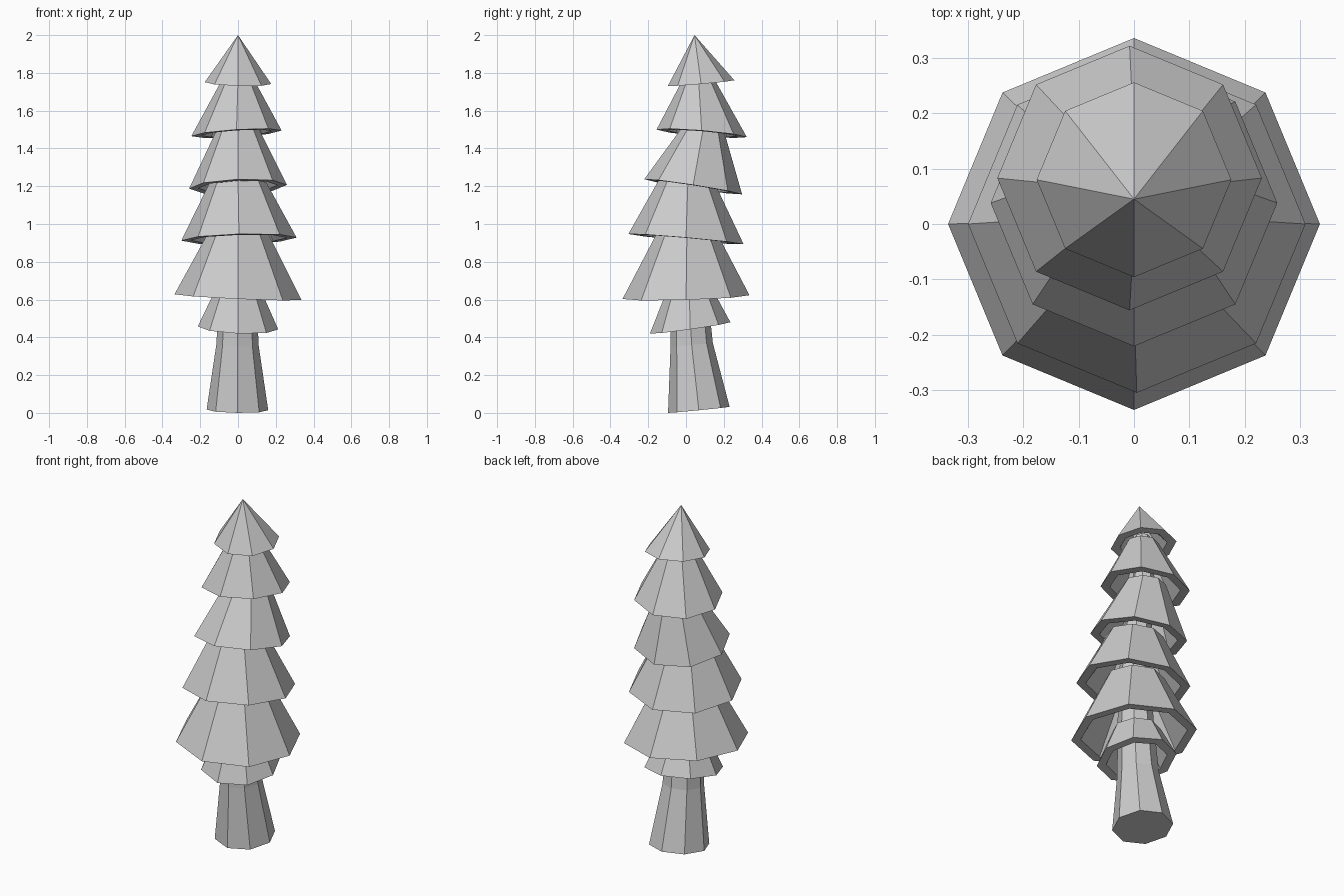
import bpy, bmesh
from math import cos, sin, pi

if "Cube" in bpy.data.objects:
    bpy.data.objects.remove(bpy.data.objects["Cube"])

SIDES = 8


def ring(bm, cx, cy, cz, r, tilt_x=0.0, tilt_y=0.0):
    """Octagon; tilts are the height change at its right / back corner."""
    out = []
    for i in range(SIDES):
        a = 2 * pi * i / SIDES
        z = cz + tilt_x * cos(a) + tilt_y * sin(a)
        out.append(bm.verts.new((cx + r * cos(a), cy + r * sin(a), z)))
    return out


def bridge(bm, a, b):
    for i in range(SIDES):
        j = (i + 1) % SIDES
        bm.faces.new((a[i], a[j], b[j], b[i]))


def loft(name, rings, cap_start=True, cap_end=True):
    bm = bmesh.new()
    loops = [ring(bm, *r) for r in rings]
    for a, b in zip(loops, loops[1:]):
        bridge(bm, a, b)
    if cap_start:
        bm.faces.new(loops[0])
    if cap_end:
        bm.faces.new(loops[-1])
    # collapse the pointed tip of the top tier
    bmesh.ops.remove_doubles(bm, verts=bm.verts, dist=0.0005)
    bmesh.ops.recalc_face_normals(bm, faces=bm.faces)
    me = bpy.data.meshes.new(name)
    bm.to_mesh(me)
    bm.free()
    ob = bpy.data.objects.new(name, me)
    bpy.context.collection.objects.link(ob)
    return ob


# Trunk: flared base, bent core running up through the branches
loft("trunk", [
    (-0.003, 0.068, 0.016, 0.163, -0.002, 0.016),
    (-0.003, 0.030, 0.36, 0.112, 0, 0.01),
    (0, 0.015, 0.65, 0.098),
    (0, 0.005, 0.98, 0.085),
    (0, 0.030, 1.25, 0.075),
    (0, 0.080, 1.52, 0.06),
    (0, 0.070, 1.80, 0.04),
])

# Branch tiers: (bottom ring), (top ring), each a hollow thick-walled skirt
tiers = [
    ((0, 0.022, 0.450, 0.213, -0.008, 0.030), (0, 0.018, 0.63, 0.130, 0, 0.01)),
    ((0, 0.000, 0.613, 0.336, -0.015, 0.010), (0, 0.005, 0.95, 0.160, 0, 0)),
    ((0.005, 0.0, 0.920, 0.305, 0.008, -0.027), (0, 0.010, 1.22, 0.150, 0, -0.02)),
    ((0, 0.038, 1.197, 0.259, 0.010, -0.040), (0, 0.090, 1.50, 0.112, 0, -0.01)),
    ((-0.008, 0.083, 1.480, 0.239, 0.015, -0.020), (0, 0.067, 1.76, 0.087, 0, 0)),
    ((0, 0.080, 1.746, 0.176, -0.005, 0.015), (0, 0.045, 2.0, 0.0, 0, 0)),
]
RIM = 0.05
for n, (bot, top) in enumerate(tiers, 1):
    bx, by, bz, br, tx, ty = bot
    f = (br - RIM) / br
    inner = (bx, by, bz, br * f, tx * f, ty * f)
    pointed = top[3] == 0
    ceiling = (top[0], top[1], top[2] - (0.09 if pointed else 0.04),
               0.02 if pointed else top[3] * 0.7)
    loft(f"branch_tier_{n}", [top, bot, inner, ceiling], cap_start=not pointed)
